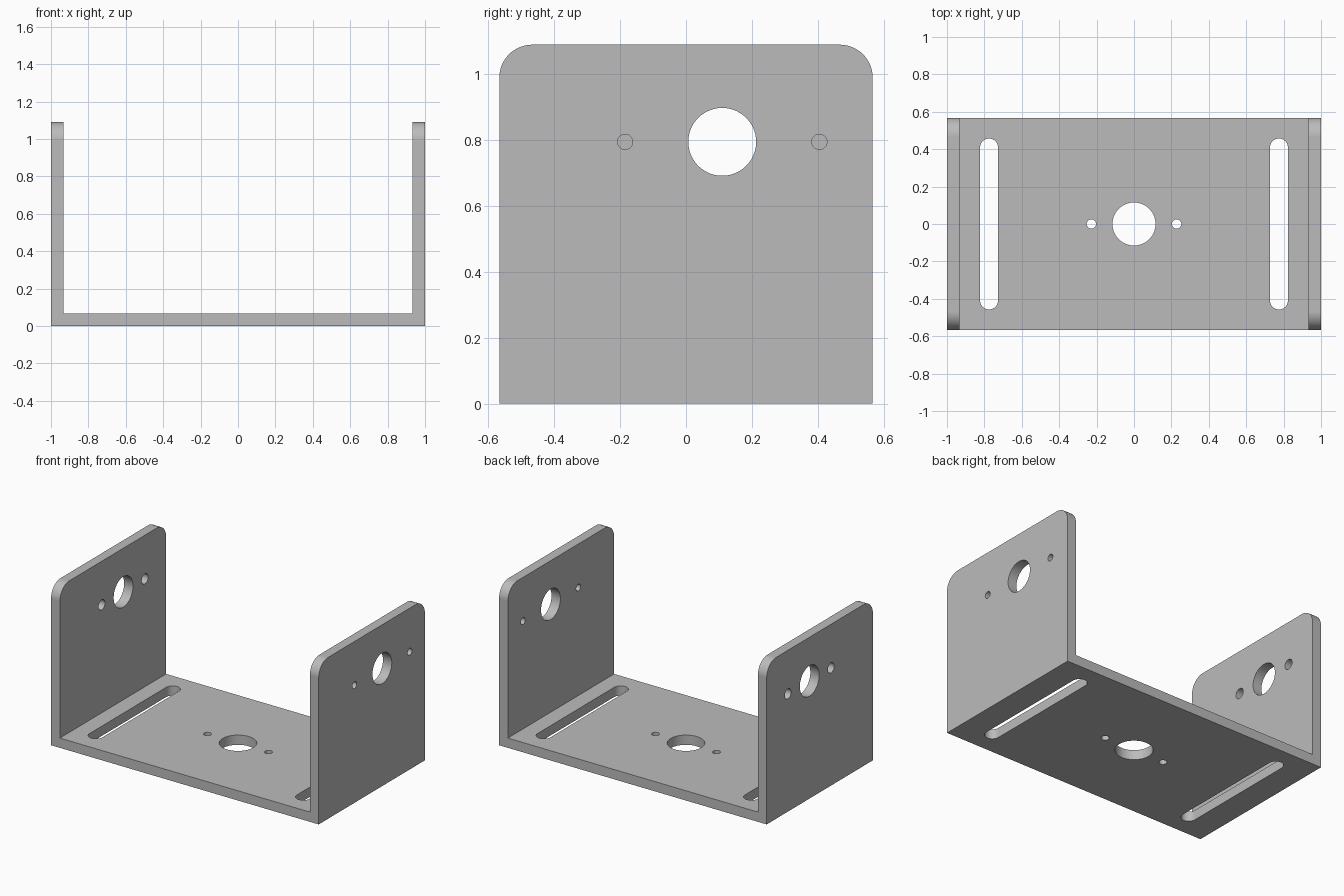
import bpy
import bmesh
from math import cos, sin, pi, copysign
from mathutils import Matrix

default = bpy.data.objects.get("Cube")
if default:
    bpy.data.objects.remove(default, do_unlink=True)

DEPTH = 0.567      # half depth along y
HEIGHT = 1.09
THICK = 0.066
CORNER = 0.1
HOLE_Y, HOLE_Z = 0.11, 0.795
SEGMENTS = 64

grey = bpy.data.materials.new("grey metal")
grey.use_nodes = True
colour = (0.5, 0.5, 0.5, 1)
grey.diffuse_color = colour
grey.node_tree.nodes["Principled BSDF"].inputs["Base Color"].default_value = colour


def add_object(name, bm):
    bmesh.ops.recalc_face_normals(bm, faces=bm.faces[:])
    mesh = bpy.data.meshes.new(name)
    bm.to_mesh(mesh)
    bm.free()
    mesh.materials.append(grey)
    obj = bpy.data.objects.new(name, mesh)
    bpy.context.collection.objects.link(obj)
    return obj


def add_prism(bm, points, offset):
    """Closed solid: an outline swept along an offset."""
    face = bm.faces.new([bm.verts.new(p) for p in points])
    result = bmesh.ops.extrude_face_region(bm, geom=[face])
    verts = [v for v in result["geom"] if isinstance(v, bmesh.types.BMVert)]
    bmesh.ops.translate(bm, verts=verts, vec=offset)


def add_cutter(name, centre, radius, stretch=0, sideways=False):
    """Round pin, or a slot pin when stretched along y."""
    angles = [2 * pi * (i + 0.5) / SEGMENTS for i in range(SEGMENTS)]
    points = [(radius * cos(a), radius * sin(a) + copysign(stretch, sin(a)), -2 * THICK)
              for a in angles]
    bm = bmesh.new()
    add_prism(bm, points, (0, 0, 4 * THICK))
    if sideways:
        bmesh.ops.rotate(bm, verts=bm.verts[:], matrix=Matrix.Rotation(pi / 2, 3, "Y"))
    bmesh.ops.translate(bm, verts=bm.verts[:], vec=centre)
    obj = add_object(name, bm)
    obj.hide_render = True
    return obj


# U-shaped body, drawn from the front and extruded along its depth
bm = bmesh.new()
inner = 1 - THICK
outline = [(-1, 0), (1, 0), (1, HEIGHT), (inner, HEIGHT),
           (inner, THICK), (-inner, THICK), (-inner, HEIGHT), (-1, HEIGHT)]
add_prism(bm, [(x, -DEPTH, z) for x, z in outline], (0, 2 * DEPTH, 0))

# Rounded upper corners of both walls
corners = [e for e in bm.edges
           if all(v.co.z > HEIGHT - 0.01 for v in e.verts)
           and abs(e.verts[0].co.y - e.verts[1].co.y) < 0.01]
bmesh.ops.bevel(bm, geom=corners, offset=CORNER, segments=16,
                profile=0.5, affect="EDGES")
bracket = add_object("bracket", bm)

# Base openings: shaft hole, screw holes and long slots
base_z = THICK / 2
cutters = [add_cutter("base_hole_cutter", (0, 0, base_z), 0.115)]
for side in (-1, 1):
    cutters.append(add_cutter("base_screw_cutter", (side * 0.228, 0, base_z), 0.025))
    cutters.append(add_cutter("slot_cutter", (side * 0.775, 0, base_z), 0.048, 0.409))

# Wall openings: equal shaft holes, different screw hole spacing per wall
for side, spacing, radius in ((1, 0.295, 0.023), (-1, 0.23, 0.034)):
    x = side * (1 - THICK / 2)
    cutters.append(add_cutter("wall_hole_cutter", (x, HOLE_Y, HOLE_Z), 0.103, sideways=True))
    for way in (-1, 1):
        cutters.append(add_cutter("wall_screw_cutter", (x, HOLE_Y + way * spacing, HOLE_Z),
                                  radius, sideways=True))

# Cut the openings
bpy.ops.object.select_all(action="DESELECT")
bpy.context.view_layer.objects.active = bracket
bracket.select_set(True)
for cutter in cutters:
    cut = bracket.modifiers.new("cut", "BOOLEAN")
    cut.operation = "DIFFERENCE"
    cut.solver = "EXACT"
    cut.object = cutter
    bpy.ops.object.modifier_apply(modifier=cut.name)
    bpy.data.objects.remove(cutter, do_unlink=True)

# Smooth round surfaces, crisp plate edges
bpy.ops.object.shade_smooth_by_angle(angle=0.5)
weighted = bracket.modifiers.new("even shading", "WEIGHTED_NORMAL")
weighted.keep_sharp = True
